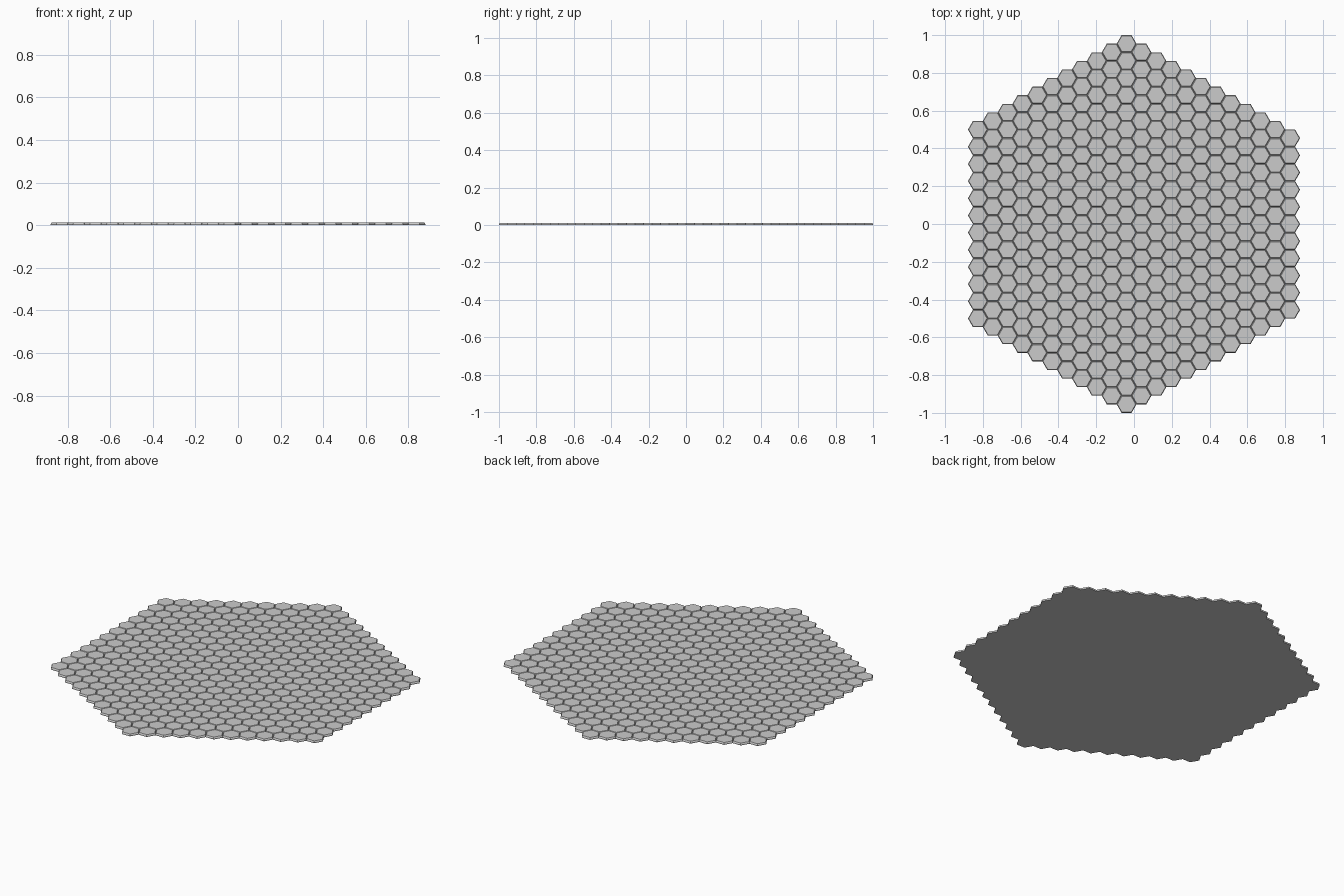
import bpy, bmesh, math

if "Cube" in bpy.data.objects:
    bpy.data.objects.remove(bpy.data.objects["Cube"])

PITCH = 2 / 22                 # flat-to-flat size, 22 tiles in the tallest column
R = PITCH / math.sqrt(3)       # tile corner radius
STEP = 1.5 * R                 # column spacing
H = 0.012                      # tile height

bm = bmesh.new()


def add_tile(cx, cy):
    # six-sided tile with a chamfered top rim
    rings = []
    for rad, z in ((R, 0), (R, H * 0.5), (R * 0.92, H)):
        rings.append([bm.verts.new((cx + rad * math.cos(k * math.pi / 3),
                                    cy + rad * math.sin(k * math.pi / 3), z))
                      for k in range(6)])
    bm.faces.new(rings[0][::-1])
    bm.faces.new(rings[-1])
    for lo, hi in zip(rings, rings[1:]):
        for k in range(6):
            n = (k + 1) % 6
            bm.faces.new((lo[k], lo[n], hi[n], hi[k]))


# columns shorten by one tile on either side of the tallest one
for i in range(-10, 12):
    count = 22 - abs(i)
    for j in range(count):
        add_tile((i - 0.5) * STEP, (j - (count - 1) / 2) * PITCH)

mesh = bpy.data.meshes.new("hex_tile_floor")
bm.to_mesh(mesh)
bm.free()
floor = bpy.data.objects.new("hex_tile_floor", mesh)
bpy.context.collection.objects.link(floor)
